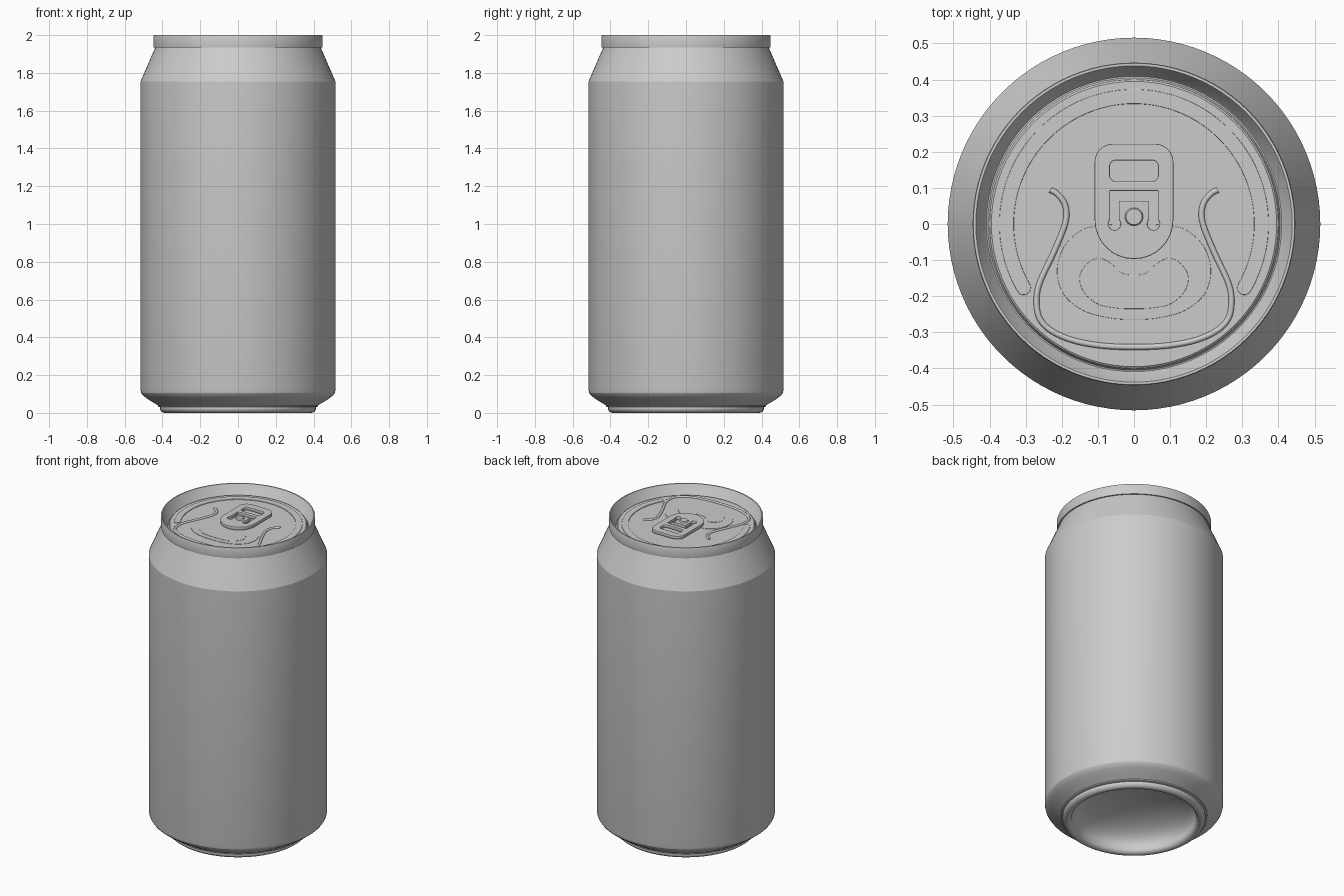
import bpy, bmesh
from math import sin, cos, pi, radians
from mathutils import Vector

cube = bpy.data.objects.get("Cube")
if cube:
    bpy.data.objects.remove(cube, do_unlink=True)

metal = bpy.data.materials.new("brushed_grey_metal")
metal.use_nodes = True
grey = (0.6, 0.6, 0.6, 1)
metal.diffuse_color = grey
metal.node_tree.nodes["Principled BSDF"].inputs["Base Color"].default_value = grey

LID = 1.945


def finish(ob, angle):
    """Give the part its material and smooth shading with crisp edges."""
    ob.data.materials.clear()
    ob.data.materials.append(metal)
    bpy.ops.object.select_all(action='DESELECT')
    ob.select_set(True)
    bpy.context.view_layer.objects.active = ob
    bpy.ops.object.shade_smooth_by_angle(angle=radians(angle))


def lathe(name, profile, steps=96, angle=20):
    """Spin an (r, z) profile around the z axis."""
    bm = bmesh.new()
    verts = [bm.verts.new((r, 0, z)) for r, z in profile]
    edges = [bm.edges.new(pair) for pair in zip(verts, verts[1:])]
    bmesh.ops.spin(bm, geom=verts + edges, axis=(0, 0, 1), cent=(0, 0, 0),
                   angle=2 * pi, steps=steps)
    bmesh.ops.remove_doubles(bm, verts=bm.verts, dist=0.0001)
    bmesh.ops.recalc_face_normals(bm, faces=bm.faces)
    mesh = bpy.data.meshes.new(name)
    bm.to_mesh(mesh)
    bm.free()
    ob = bpy.data.objects.new(name, mesh)
    bpy.context.collection.objects.link(ob)
    finish(ob, angle)
    return ob


def arc(cx, cy, r, start, end, n=12):
    return [(cx + r * cos(radians(start + (end - start) * i / n)),
             cy + r * sin(radians(start + (end - start) * i / n))) for i in range(n + 1)]


def rounded(corners, n=8):
    """Closed outline whose (x, y, radius) corners are filleted."""
    out = []
    for i, (x, y, r) in enumerate(corners):
        p = Vector((x, y))
        a = p + (Vector(corners[i - 1][:2]) - p).normalized() * r
        b = p + (Vector(corners[(i + 1) % len(corners)][:2]) - p).normalized() * r
        if r == 0:
            out.append((x, y))
            continue
        c = a + b - p
        for k in range(n + 1):
            t = k / n * pi / 2
            out.append(tuple(c + (a - c) * cos(t) + (b - c) * sin(t)))
    return out


def spline_loop(half, n=8):
    """Smooth closed loop from its right half, mirrored in x."""
    pts = half + [(-x, y) for x, y in reversed(half) if x > 0]
    return catmull(pts, n, True)


def catmull(pts, n=8, closed=False):
    v = [Vector(p) for p in pts]
    if closed:
        v = [v[-1]] + v + [v[0], v[1]]
    else:
        v = [v[0]] + v + [v[-1]]
    out = []
    for a, b, c, d in zip(v, v[1:], v[2:], v[3:]):
        for k in range(n):
            t = k / n
            out.append(tuple(0.5 * (2 * b + (c - a) * t + (2 * a - 5 * b + 4 * c - d) * t * t
                                    + (3 * b - a - 3 * c + d) * t ** 3)))
    return out if closed else out + [tuple(v[-1])]


def curve_part(name, loops, z, dims='2D', closed=True, extrude=0.0, bevel=0.0, res=1, angle=35):
    """Filled plate (inner loops become holes) or round wire from outlines."""
    cu = bpy.data.curves.new(name, 'CURVE')
    cu.dimensions = dims
    cu.fill_mode = 'BOTH' if dims == '2D' else 'FULL'
    cu.extrude, cu.bevel_depth, cu.bevel_resolution = extrude, bevel, res
    if dims == '2D':
        cu.offset = -bevel
    else:
        cu.use_fill_caps = True
    for pts in loops:
        sp = cu.splines.new('POLY')
        sp.points.add(len(pts) - 1)
        for point, (x, y) in zip(sp.points, pts):
            point.co = (x, y, 0, 1)
        sp.use_cyclic_u = closed
    ob = bpy.data.objects.new(name, cu)
    ob.location.z = z
    bpy.context.collection.objects.link(ob)
    bpy.ops.object.select_all(action='DESELECT')
    ob.select_set(True)
    bpy.context.view_layer.objects.active = ob
    bpy.ops.object.convert(target='MESH')
    finish(bpy.context.view_layer.objects.active, angle)


# Can wall with domed underside, standing ring, shoulder and neck
dome = [(0.36 * sin(a), 0.04 + 0.14 * cos(a)) for a in [i * pi / 24 for i in range(13)]]
foot = arc(0.387, 0.027, 0.027, 180, 340, 12)
heel = [(0.413, 0.03), (0.424, 0.033), (0.424, 0.04), (0.46, 0.062), (0.49, 0.082),
        (0.505, 0.094), (0.513, 0.106), (0.516, 0.12)]
lathe("can_body", dome + foot + heel + [(0.516, 1.755), (0.437, 1.937), (0.42, 1.937)])

# Seamed rim with sloping inner wall, countersink and flat lid
lathe("rim_and_lid", [(0.43, 1.934), (0.446, 1.934), (0.447, 1.94), (0.447, 1.995),
                      (0.445, 2.0), (0.438, 2.0), (0.435, 1.996), (0.413, 1.93),
                      (0.409, 1.926), (0.405, 1.927), (0.402, 1.932), (0.4, 1.941),
                      (0.395, LID), (0, LID)], angle=30)

# Shallow raised arc around the lid, with round ends
mid, half, end = 0.353, 0.02, 30
ex, ey = mid * cos(radians(end)), -mid * sin(radians(end))
ring = (arc(0, 0, mid + half, -end, 180 + end, 72)
        + arc(-ex, ey, half, 180 + end, 360 + end)[1:-1]
        + arc(0, 0, mid - half, 180 + end, -end, 72)
        + arc(ex, ey, half, 180 - end, 360 - end)[1:-1])
curve_part("lid_arc_emboss", [ring], LID, extrude=0.002, bevel=0.002)

# Wire-like bead around the opening
side = [(0.232, 0.094), (0.215, 0.085), (0.195, 0.062), (0.187, 0.03), (0.194, -0.01),
        (0.225, -0.085), (0.26, -0.16), (0.27, -0.21), (0.262, -0.26), (0.23, -0.295),
        (0.17, -0.322), (0.09, -0.337)]
bead = catmull(side + [(0, -0.341)] + [(-x, y) for x, y in reversed(side)])
curve_part("opening_bead", [bead], LID, dims='3D', closed=False, bevel=0.008, res=3, angle=60)

# Tear panel and its inner kidney-shaped emboss
panel = spline_loop([(0, 0.0), (0.1, -0.005), (0.15, -0.02), (0.195, -0.065), (0.213, -0.13),
                     (0.195, -0.195), (0.14, -0.24), (0.07, -0.26), (0, -0.265)])
curve_part("tear_panel", [panel], LID, extrude=0.001, bevel=0.0015)
kidney = spline_loop([(0, -0.141), (0.035, -0.135), (0.065, -0.108), (0.1, -0.094),
                      (0.135, -0.115), (0.151, -0.15), (0.138, -0.19), (0.1, -0.222),
                      (0.05, -0.233), (0, -0.235)])
curve_part("tear_panel_emboss", [kidney], LID + 0.002, extrude=0.001, bevel=0.0015)

# Pull tab with finger slot and hinge cut-out
tab = rounded([(0.109, 0.222, 0.05), (-0.109, 0.222, 0.05),
               (-0.109, -0.097, 0.108), (0.109, -0.097, 0.108)])
slot = rounded([(0.067, 0.176, 0.017), (-0.067, 0.176, 0.017),
                (-0.067, 0.118, 0.017), (0.067, 0.118, 0.017)])
hinge = ([(0.066, 0.092), (-0.066, 0.092)] + arc(-0.054, 0, 0.017, 135, 405)
         + [(-0.042, 0.064), (0.042, 0.064)] + arc(0.054, 0, 0.017, 135, 405))
curve_part("pull_tab", [tab, slot, hinge], 1.961, extrude=0.007, bevel=0.003)

# Rivet holding the tab to the lid
rivet = lathe("rivet", [(0.025, LID), (0.025, 1.975), (0.022, 1.979), (0, 1.979)], steps=32, angle=50)
rivet.location.y = 0.02
